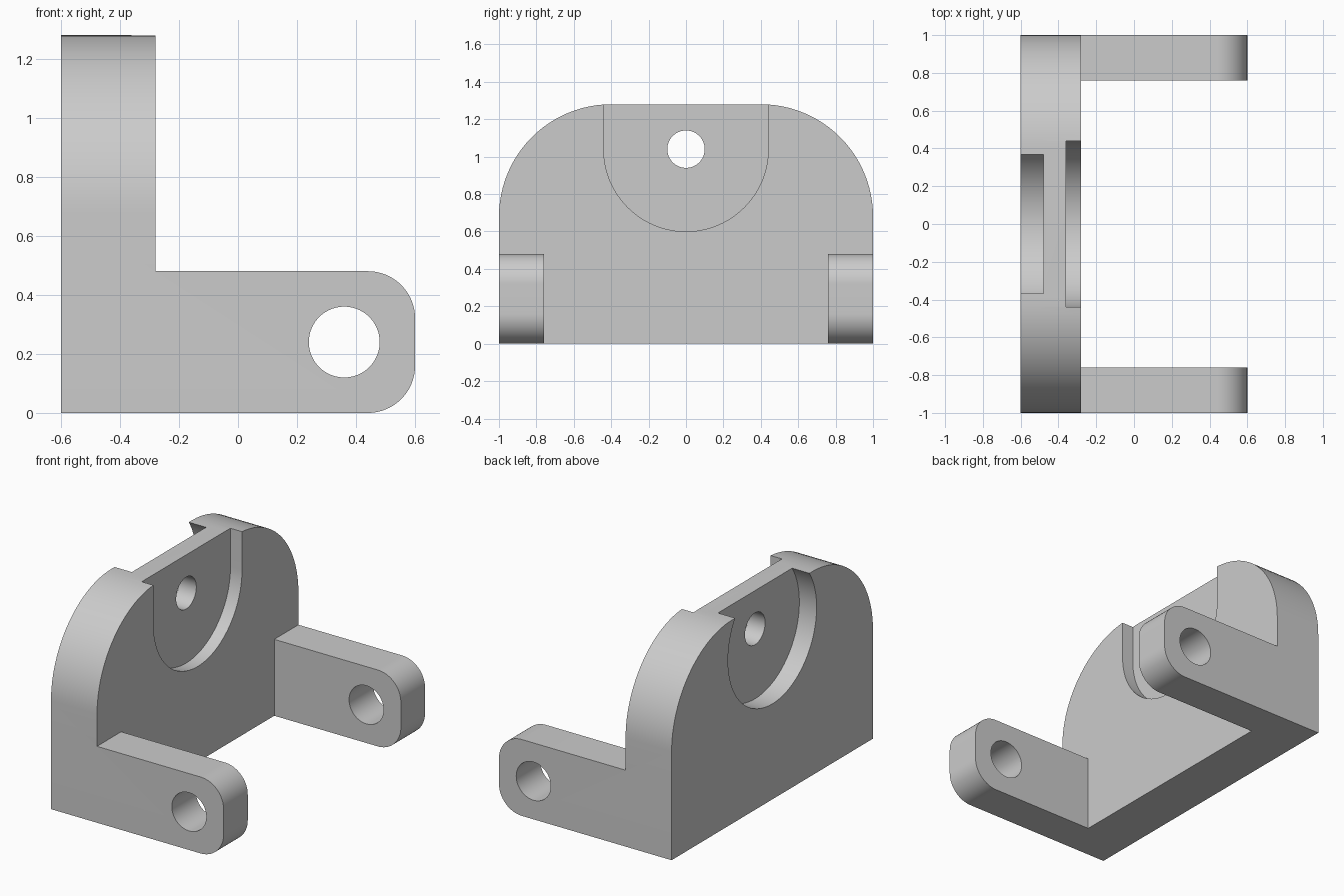
import bpy, bmesh
from math import sin, cos, pi, radians

if "Cube" in bpy.data.objects:
    bpy.data.objects.remove(bpy.data.objects["Cube"])

grey = bpy.data.materials.new("plain grey")
grey.use_nodes = True
colour = (0.6, 0.6, 0.6, 1)
grey.diffuse_color = colour
grey.node_tree.nodes["Principled BSDF"].inputs["Base Color"].default_value = colour


def arc(u, v, r, start, end, steps=24):
    """Points along an arc, angles in degrees."""
    angles = [radians(start + (end - start) * i / steps) for i in range(steps + 1)]
    return [(u + r * cos(a), v + r * sin(a)) for a in angles]


def circle(u, v, r):
    return arc(u, v, r, 0, 360, 72)[:-1]


def prism(name, profile, axis, low, high):
    """Extrude an upright profile along x (profile in y, z) or y (profile in x, z)."""
    bm = bmesh.new()
    place = (lambda u, v, d: (d, u, v)) if axis == "x" else (lambda u, v, d: (u, d, v))
    rings = [[bm.verts.new(place(u, v, d)) for u, v in profile] for d in (low, high)]
    bm.faces.new(rings[0])
    bm.faces.new(rings[1])
    n = len(profile)
    for i in range(n):
        j = (i + 1) % n
        bm.faces.new((rings[0][i], rings[0][j], rings[1][j], rings[1][i]))
    bmesh.ops.recalc_face_normals(bm, faces=bm.faces)
    mesh = bpy.data.meshes.new(name)
    bm.to_mesh(mesh)
    bm.free()
    mesh.materials.append(grey)
    obj = bpy.data.objects.new(name, mesh)
    bpy.context.collection.objects.link(obj)
    return obj


def combine(target, tool, operation):
    """Apply a boolean and discard the tool."""
    mod = target.modifiers.new(operation, "BOOLEAN")
    mod.operation, mod.object, mod.solver = operation, tool, "EXACT"
    bpy.context.view_layer.objects.active = target
    bpy.ops.object.modifier_apply(modifier=mod.name)
    bpy.data.objects.remove(tool)


# Upright plate with large rounded shoulders
BACK, FACE, TOP = -0.6, -0.28, 1.28
shoulders = arc(0.4, 0.68, 0.6, 0, 90) + arc(-0.4, 0.68, 0.6, 90, 180)
bracket = prism("bracket", [(-1, 0), (1, 0)] + shoulders, "x", BACK, FACE)

# Two side arms with rounded ends and pin holes
arm_profile = ([(-0.45, 0)] + arc(0.44, 0.16, 0.16, -90, 0)
               + arc(0.44, 0.32, 0.16, 0, 90) + [(-0.45, 0.48)])
for low, high in ((-1, -0.76), (0.76, 1)):
    combine(bracket, prism("arm", arm_profile, "y", low, high), "UNION")
    hole = prism("pin_hole", circle(0.36, 0.24, 0.12), "y", low - 0.1, high + 0.1)
    combine(bracket, hole, "DIFFERENCE")

# U-shaped pocket in the face, open at the top
HUB = 1.04
slot = arc(0, HUB, 0.44, 180, 360, 48) + [(0.44, TOP + 0.2), (-0.44, TOP + 0.2)]
combine(bracket, prism("face_pocket", slot, "x", -0.36, FACE + 0.1), "DIFFERENCE")

# Round pocket in the back, breaking through the top edge
combine(bracket, prism("back_pocket", circle(0, HUB, 0.44), "x", BACK - 0.1, -0.48), "DIFFERENCE")

# Centre hole through the web
combine(bracket, prism("centre_hole", circle(0, HUB, 0.1), "x", -0.7, 0), "DIFFERENCE")

# Merge coplanar faces, then shade curved walls smooth
bm = bmesh.new()
bm.from_mesh(bracket.data)
bmesh.ops.remove_doubles(bm, verts=bm.verts, dist=0.0001)
bmesh.ops.dissolve_limit(bm, angle_limit=radians(0.5), verts=bm.verts, edges=bm.edges)
bm.to_mesh(bracket.data)
bm.free()
bpy.ops.object.select_all(action="DESELECT")
bracket.select_set(True)
bpy.context.view_layer.objects.active = bracket
bpy.ops.object.shade_smooth_by_angle(angle=radians(30))
